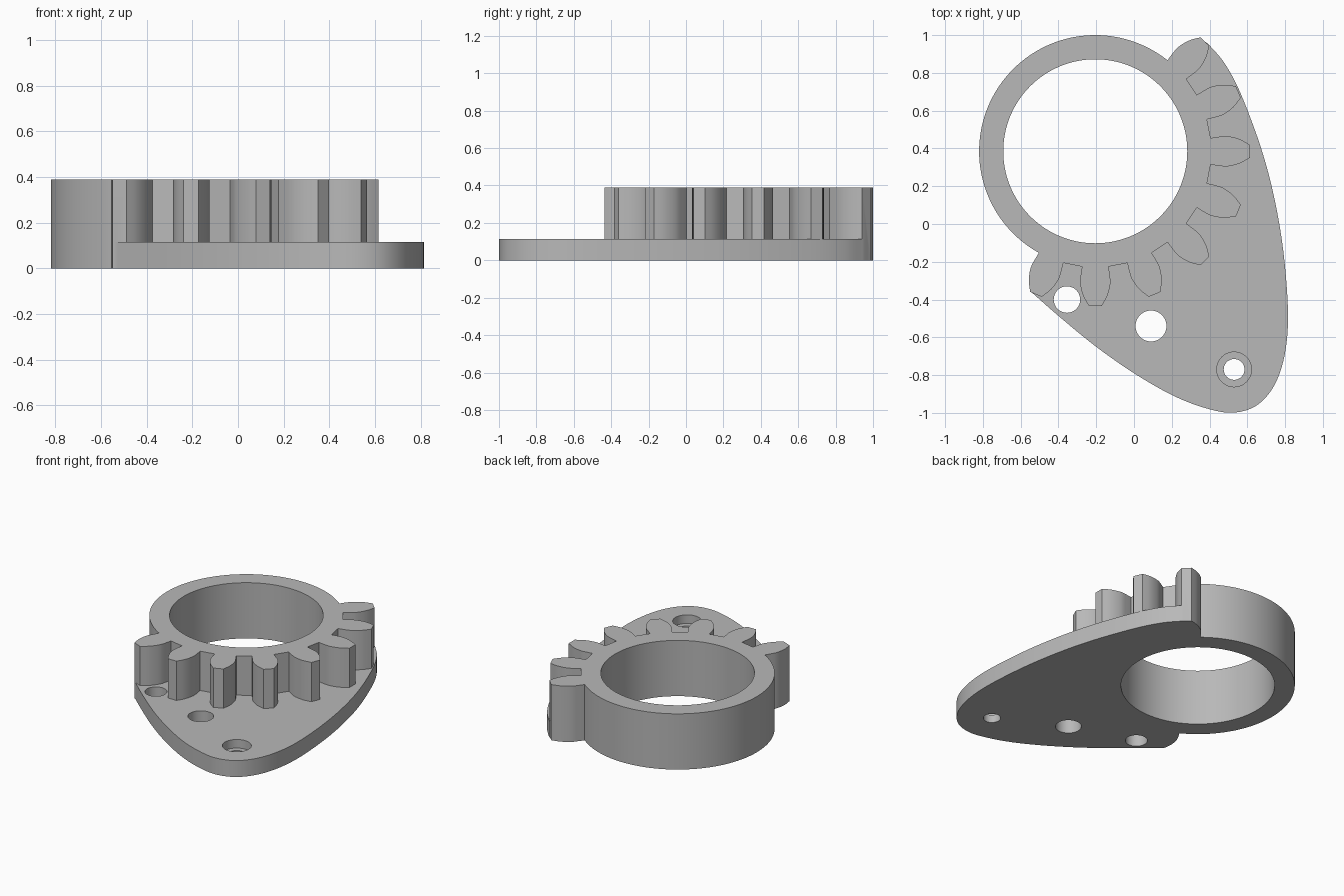
import bpy, bmesh
from math import cos, sin, radians
from mathutils import Vector

if "Cube" in bpy.data.objects:
    bpy.data.objects.remove(bpy.data.objects["Cube"])

CENTRE = Vector((-0.205, 0.385))
RING_R, BORE_R = 0.615, 0.487
HEIGHT, PLATE_H = 0.39, 0.115

grey = bpy.data.materials.new("plain grey")
grey.use_nodes = True
grey.diffuse_color = (0.48, 0.48, 0.48, 1)
grey.node_tree.nodes["Principled BSDF"].inputs["Base Color"].default_value = grey.diffuse_color


def prism(name, outline, z0, z1):
    """Extrude a closed 2D outline between two heights."""
    bm = bmesh.new()
    face = bm.faces.new([bm.verts.new((p[0], p[1], z0)) for p in outline])
    up = bmesh.ops.extrude_face_region(bm, geom=[face])["geom"]
    bmesh.ops.translate(bm, vec=(0, 0, z1 - z0),
                        verts=[v for v in up if isinstance(v, bmesh.types.BMVert)])
    bmesh.ops.recalc_face_normals(bm, faces=bm.faces)
    mesh = bpy.data.meshes.new(name)
    bm.to_mesh(mesh)
    bm.free()
    mesh.materials.append(grey)
    obj = bpy.data.objects.new(name, mesh)
    bpy.context.collection.objects.link(obj)
    return obj


def polar(r, angle):
    return CENTRE + r * Vector((cos(angle), sin(angle)))


def circle(x, y, r, n=48):
    return [(x + r * cos(radians(360 * i / n)), y + r * sin(radians(360 * i / n)))
            for i in range(n)]


def smooth_path(pts, steps=8):
    """Catmull-Rom curve through the points."""
    pts = [Vector(p) for p in pts]
    pts = [2 * pts[0] - pts[1]] + pts + [2 * pts[-1] - pts[-2]]
    out = []
    for a, b, c, d in zip(pts, pts[1:], pts[2:], pts[3:]):
        for i in range(steps):
            t = i / steps
            out.append(0.5 * (2 * b + (c - a) * t + (2 * a - 5 * b + 4 * c - d) * t ** 2
                              + (3 * b - a - 3 * c + d) * t ** 3))
    return out + [pts[-2]]


def combine(target, tool, operation):
    mod = target.modifiers.new(operation.lower(), "BOOLEAN")
    mod.object, mod.operation, mod.solver = tool, operation, "EXACT"
    bpy.context.view_layer.objects.active = target
    bpy.ops.object.modifier_apply(modifier=mod.name)
    bpy.data.objects.remove(tool)


# Ring with eight of sixteen gear teeth: (radial distance, half width)
flank = smooth_path([(0.611, 0.07), (0.65, 0.076), (0.70, 0.08),
                     (0.765, 0.064), (0.82, 0.033)], 3)
gear = []
for k in range(8):
    a = radians(-112.5 + 22.5 * k)
    along, across = Vector((cos(a), sin(a))), Vector((-sin(a), cos(a)))
    gear += [CENTRE + along * r - across * w for r, w in flank]
    gear += [CENTRE + along * r + across * w for r, w in reversed(flank)]
gear += [polar(RING_R, radians(53 + 2 * i)) for i in range(94)]
body = prism("toothed_ring_bracket", gear, 0, HEIGHT)

# Rounded mounting plate
edge = smooth_path([(-0.542, -0.362), (-0.39, -0.495), (-0.2, -0.65), (0, -0.79),
                    (0.2, -0.905), (0.37, -0.972), (0.52, -0.999), (0.65, -0.96),
                    (0.745, -0.85), (0.8, -0.68), (0.815, -0.46), (0.79, -0.14),
                    (0.74, 0.15), (0.67, 0.41), (0.565, 0.69), (0.48, 0.85),
                    (0.392, 0.955)])
plate = prism("plate", edge + [Vector((0.356, 0.978)), CENTRE], 0, PLATE_H)
combine(body, plate, "UNION")

# Central bore, three through holes and one counterbore: x, y, radius, bottom
holes = [(CENTRE.x, CENTRE.y, BORE_R, -0.1), (-0.355, -0.4, 0.07, -0.1),
         (0.09, -0.54, 0.082, -0.1), (0.53, -0.77, 0.055, -0.1),
         (0.53, -0.77, 0.092, 0.055)]
for x, y, r, bottom in holes:
    cutter = prism("hole_cutter", circle(x, y, r, 180 if r == BORE_R else 48), bottom, 0.6)
    combine(body, cutter, "DIFFERENCE")

bpy.ops.object.select_all(action="DESELECT")
body.select_set(True)
bpy.context.view_layer.objects.active = body
bpy.ops.object.shade_smooth_by_angle(angle=radians(25))
